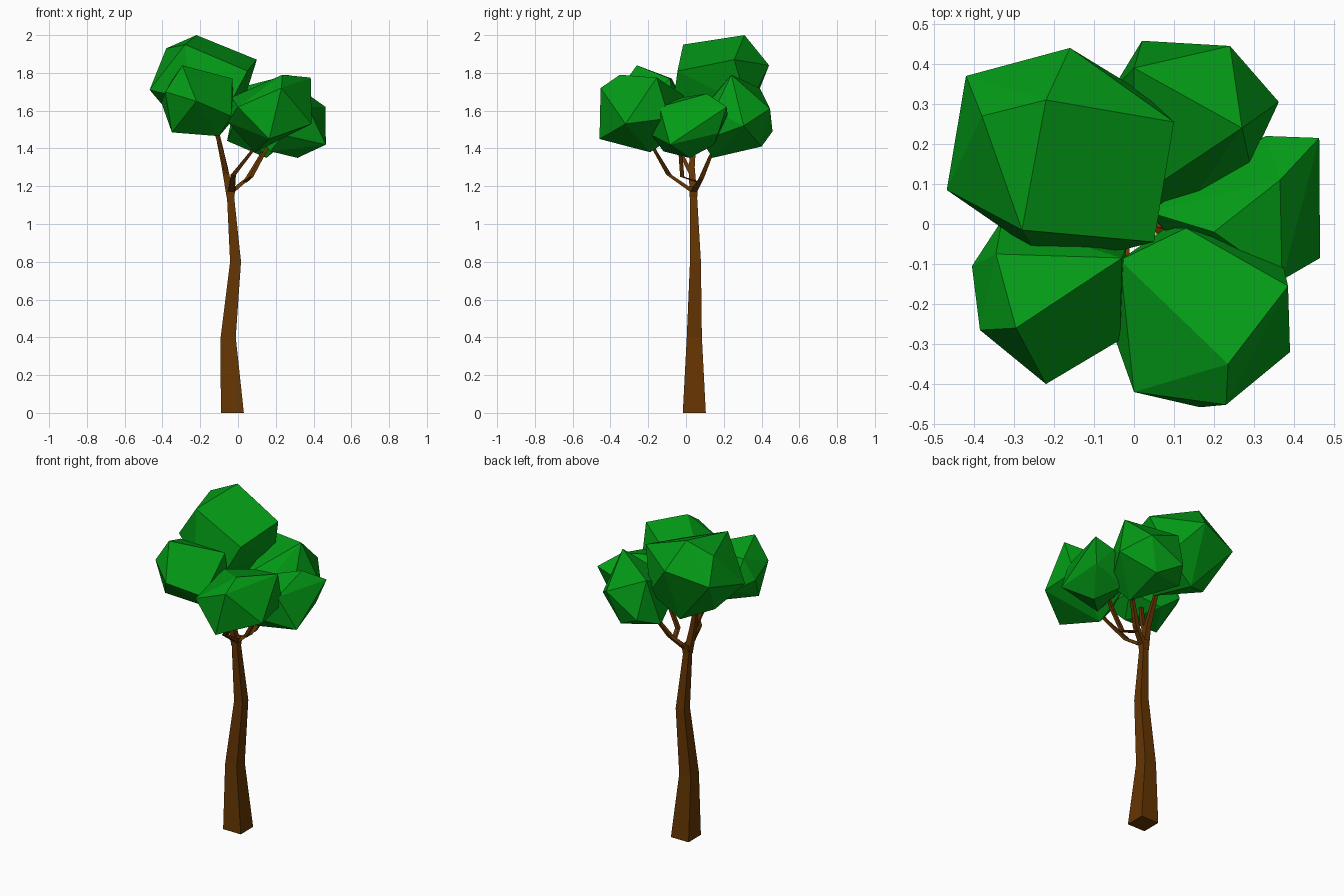
import bpy, bmesh


def material(name, color):
    m = bpy.data.materials.new(name)
    m.diffuse_color = color
    return m


BARK = material("bark", (0.13, 0.036, 0.001, 1))
LEAF = material("leaf_green", (0.001, 0.33, 0.008, 1))


def finish(bm, name, mat):
    bmesh.ops.recalc_face_normals(bm, faces=bm.faces)
    me = bpy.data.meshes.new(name)
    bm.to_mesh(me)
    bm.free()
    me.materials.append(mat)
    ob = bpy.data.objects.new(name, me)
    bpy.context.collection.objects.link(ob)
    return ob


def limb(name, stations):
    """Square tapering tube through (x, y, z, half_width) stations."""
    bm = bmesh.new()
    rings = []
    for x, y, z, r in stations:
        rings.append([bm.verts.new((x + sx * r, y + sy * r, z))
                      for sx, sy in ((-1, -1), (1, -1), (1, 1), (-1, 1))])
    for a, b in zip(rings, rings[1:]):
        for i in range(4):
            j = (i + 1) % 4
            bm.faces.new((a[i], a[j], b[j], b[i]))
    bm.faces.new(rings[0][::-1])
    bm.faces.new(rings[-1])
    return finish(bm, name, BARK)


def leaf_clump(name, corners):
    """Faceted clump: convex hull of a few corners."""
    bm = bmesh.new()
    for co in corners:
        bm.verts.new(co)
    hull = bmesh.ops.convex_hull(bm, input=bm.verts)
    inner = [v for v in hull["geom_interior"] if isinstance(v, bmesh.types.BMVert)]
    bmesh.ops.delete(bm, geom=inner, context='VERTS')
    bmesh.ops.dissolve_limit(bm, angle_limit=0.08, verts=bm.verts, edges=bm.edges)
    return finish(bm, name, LEAF)


# trunk with a gentle bend
limb("trunk", [(-0.03, 0.044, 0, 0.061), (-0.052, 0.044, 0.4, 0.04),
               (-0.013, 0.05, 0.8, 0.029), (-0.039, 0.04, 1.14, 0.019),
               (-0.035, 0.04, 1.2, 0.023)])

# branches reaching into the leaf clumps
limb("branch_left", [(-0.04, 0.04, 1.14, 0.02), (-0.07, 0.03, 1.3, 0.016),
                     (-0.12, 0.05, 1.53, 0.01)])
limb("branch_front_left", [(-0.06, 0.03, 1.26, 0.012), (-0.08, -0.02, 1.36, 0.011),
                           (-0.12, -0.08, 1.5, 0.009)])
limb("branch_front", [(-0.035, 0.04, 1.17, 0.018), (-0.025, -0.09, 1.26, 0.014),
                      (0.07, -0.16, 1.38, 0.01), (0.09, -0.18, 1.42, 0.009)])
limb("branch_back_right", [(-0.035, 0.04, 1.17, 0.018), (0.05, 0.08, 1.24, 0.014),
                           (0.12, 0.13, 1.36, 0.01), (0.14, 0.16, 1.4, 0.009)])
limb("branch_right", [(0.035, 0.07, 1.22, 0.012), (0.07, -0.02, 1.25, 0.011),
                      (0.14, -0.03, 1.38, 0.01), (0.17, -0.02, 1.42, 0.009)])

# five leaf clumps
leaf_clump("leaves_top", [
    (-0.22, 0.31, 2.0), (0.10, 0.255, 1.87), (0.05, -0.045, 1.81),
    (-0.28, -0.015, 1.95), (-0.38, 0.27, 1.93), (-0.42, 0.37, 1.78),
    (-0.16, 0.44, 1.84), (-0.468, 0.085, 1.71), (-0.25, -0.065, 1.66),
    (-0.03, -0.065, 1.66), (-0.34, 0.2, 1.56), (-0.17, 0.3, 1.49),
    (-0.1, 0.06, 1.51), (0.02, 0.33, 1.62)])
leaf_clump("leaves_front_left", [
    (-0.295, -0.26, 1.84), (-0.22, -0.40, 1.65), (-0.03, -0.085, 1.77),
    (-0.385, -0.265, 1.70), (-0.345, -0.075, 1.77), (-0.405, -0.105, 1.64),
    (-0.35, -0.22, 1.485), (-0.1, -0.2, 1.465), (-0.035, -0.29, 1.57),
    (-0.2, 0.0, 1.5), (-0.33, 0.01, 1.6), (-0.02, -0.06, 1.56)])
leaf_clump("leaves_front_right", [
    (0.235, -0.35, 1.79), (0.23, -0.452, 1.72), (0.385, -0.155, 1.775),
    (0.39, -0.32, 1.53), (0.165, -0.458, 1.45), (0.0, -0.42, 1.62),
    (-0.055, -0.265, 1.54), (-0.035, -0.09, 1.67), (0.13, -0.01, 1.68),
    (0.37, -0.09, 1.56), (0.09, -0.19, 1.38), (0.08, -0.01, 1.5)])
leaf_clump("leaves_right", [
    (0.463, 0.215, 1.62), (0.465, -0.085, 1.42), (0.365, 0.11, 1.69),
    (0.37, -0.14, 1.62), (0.33, 0.22, 1.58), (0.315, 0.02, 1.35),
    (0.035, 0.03, 1.57), (0.2, -0.02, 1.67), (0.2, 0.15, 1.42),
    (0.24, -0.18, 1.47), (0.42, 0.17, 1.48), (0.17, -0.12, 1.385)])
leaf_clump("leaves_back_right", [
    (0.27, 0.24, 1.79), (0.0, 0.39, 1.72), (0.02, 0.458, 1.49),
    (0.24, 0.445, 1.61), (0.362, 0.305, 1.52), (0.29, 0.15, 1.6),
    (0.245, 0.085, 1.44), (0.13, 0.035, 1.54), (0.15, 0.14, 1.35),
    (0.0, 0.06, 1.58), (0.17, 0.4, 1.41), (-0.058, 0.33, 1.44)])
